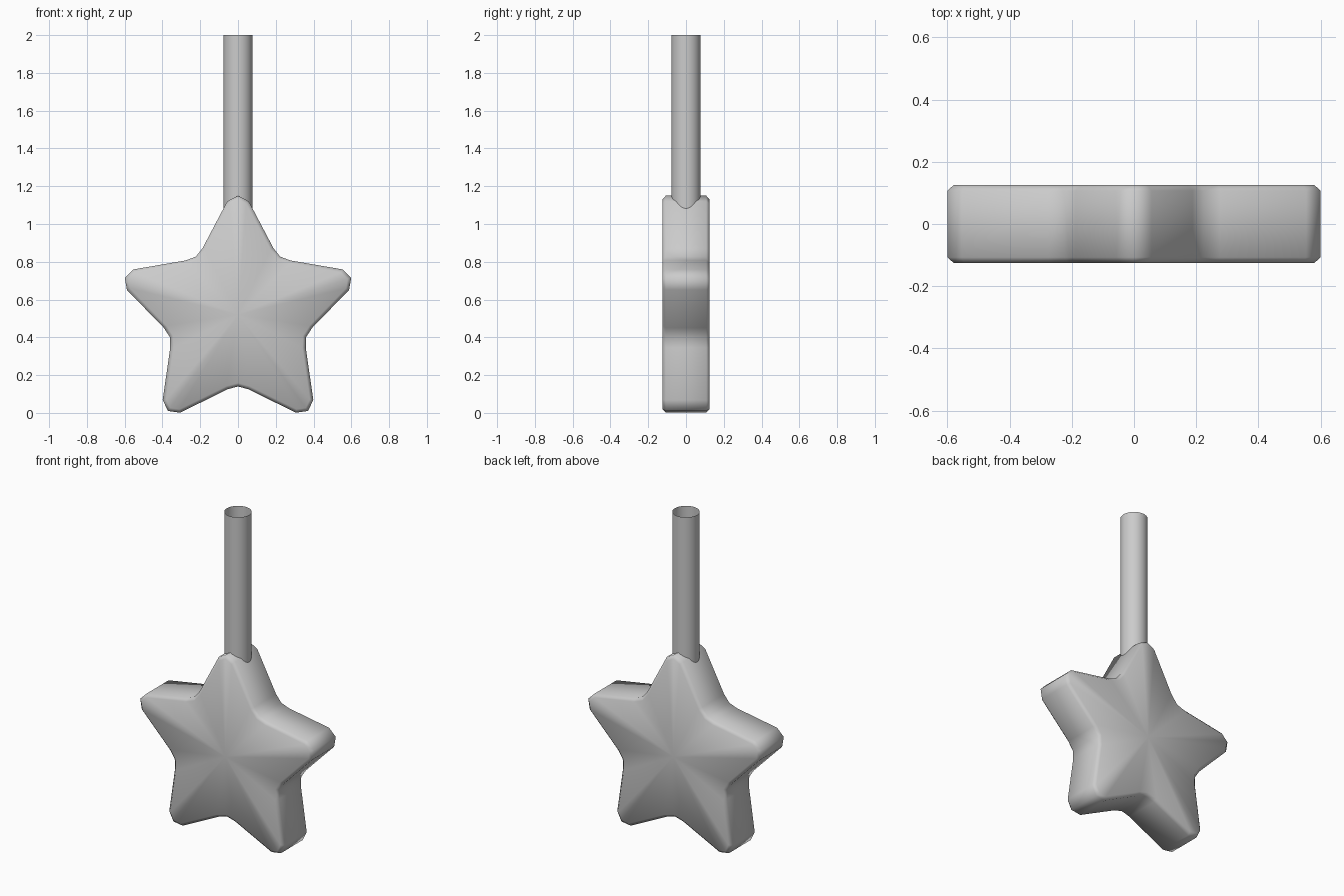
import bpy
import bmesh
from math import sin, cos, tau
from mathutils import Vector

cube = bpy.data.objects.get("Cube")
if cube:
    bpy.data.objects.remove(cube, do_unlink=True)

CENTRE_Z = 0.52
HALF_DEPTH = 0.125

grey = bpy.data.materials.new("light_grey")
grey.use_nodes = True
colour = (0.6, 0.6, 0.6, 1)
grey.diffuse_color = colour
grey.node_tree.nodes["Principled BSDF"].inputs["Base Color"].default_value = colour


def make_object(name, bm):
    for face in bm.faces:
        face.smooth = True
    mesh = bpy.data.meshes.new(name)
    bm.to_mesh(mesh)
    bm.free()
    mesh.materials.append(grey)
    obj = bpy.data.objects.new(name, mesh)
    bpy.context.collection.objects.link(obj)
    return obj


def corner(angle, middle, shoulder, half_width):
    """Three outline points that blunt a star tip or notch."""
    out = Vector((sin(angle), 0, cos(angle)))
    side = Vector((cos(angle), 0, -sin(angle)))
    return [out * shoulder - side * half_width,
            out * middle,
            out * shoulder + side * half_width]


# Star body: blunt five-pointed outline, extruded, with a chamfered rim
outline = []
for i in range(5):
    outline += corner(tau * i / 5, 0.63, 0.60, 0.057)
    outline += corner(tau * (i + 0.5) / 5, 0.38, 0.395, 0.055)

bm = bmesh.new()
shift = Vector((0, -HALF_DEPTH, CENTRE_Z))
front = bm.faces.new([bm.verts.new(p + shift) for p in outline])
extruded = bmesh.ops.extrude_face_region(bm, geom=[front], use_keep_orig=True)
back_verts = [v for v in extruded["geom"] if isinstance(v, bmesh.types.BMVert)]
bmesh.ops.translate(bm, verts=back_verts, vec=(0, 2 * HALF_DEPTH, 0))
bmesh.ops.recalc_face_normals(bm, faces=bm.faces)
rim = [e for e in bm.edges if abs(e.verts[0].co.y - e.verts[1].co.y) < 0.001]
bmesh.ops.bevel(bm, geom=rim, offset=0.018, segments=1, affect='EDGES')

# Front and back become fans around a centre point
caps = [f for f in bm.faces if len(f.verts) > 4]
centres = bmesh.ops.poke(bm, faces=caps)["verts"]
for v in centres:
    v.co.x, v.co.z = 0, CENTRE_Z
make_object("star_body", bm)

# Handle: thin open tube rising from the top point
bm = bmesh.new()
bmesh.ops.create_cone(bm, cap_ends=False, segments=32,
                      radius1=0.077, radius2=0.077, depth=1.0)
bmesh.ops.translate(bm, verts=bm.verts, vec=(0, 0, 1.5))
make_object("handle_tube", bm)
